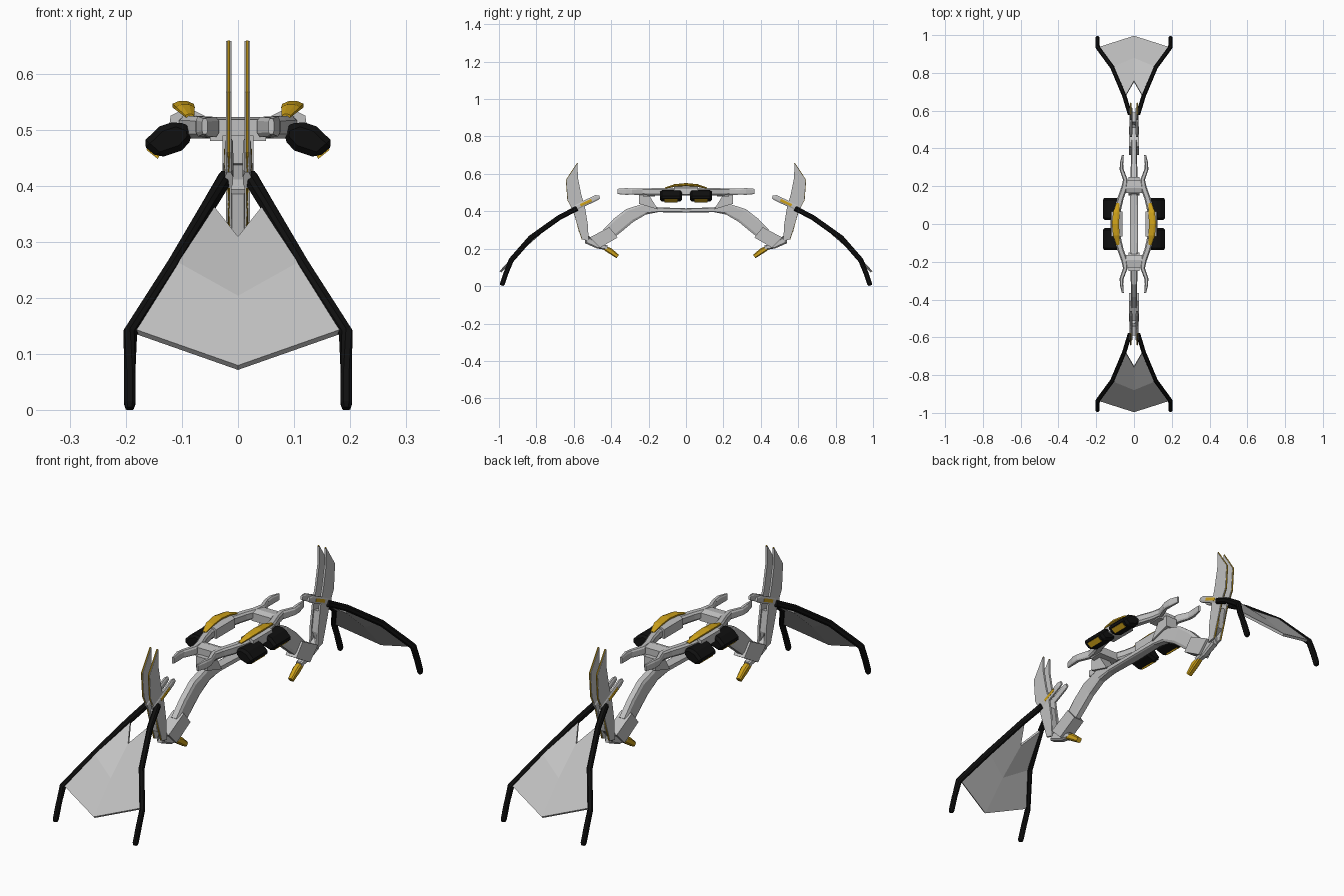
import bpy, bmesh
from mathutils import Vector

cube = bpy.data.objects.get("Cube")
if cube:
    bpy.data.objects.remove(cube)


def material(name, color):
    m = bpy.data.materials.new(name)
    m.use_nodes = True
    m.diffuse_color = (*color, 1)
    m.node_tree.nodes["Principled BSDF"].inputs["Base Color"].default_value = (*color, 1)
    return m


GRAY = material("light gray", (0.53, 0.53, 0.53))
BLACK = material("black", (0.005, 0.005, 0.005))
GOLD = material("gold", (0.62, 0.36, 0.01))


def finish(name, bm, mat, mirror):
    """Turn a bmesh into a flat shaded object mirrored over the given axes."""
    bmesh.ops.recalc_face_normals(bm, faces=bm.faces)
    mesh = bpy.data.meshes.new(name)
    bm.to_mesh(mesh)
    bm.free()
    mesh.materials.append(mat)
    obj = bpy.data.objects.new(name, mesh)
    bpy.context.collection.objects.link(obj)
    if mirror:
        mod = obj.modifiers.new("Mirror", 'MIRROR')
        mod.use_axis = ["x" in mirror, "y" in mirror, False]
        mod.merge_threshold = 0.0005
    return obj


def prism(name, pts, plane, a, b, mat, mirror="xy"):
    """Extrude a profile: plane 'yz' runs along x, plane 'xz' along y."""
    bm = bmesh.new()
    place = (lambda p, d: (d, *p)) if plane == "yz" else (lambda p, d: (p[0], d, p[1]))
    lo, hi = ([bm.verts.new(place(p, d)) for p in pts] for d in (a, b))
    bm.faces.new(lo)
    bm.faces.new(hi)
    for i in range(len(pts)):
        j = (i + 1) % len(pts)
        bm.faces.new((lo[i], lo[j], hi[j], hi[i]))
    return finish(name, bm, mat, mirror)


def loft(name, stations, mat, mirror="xy", chamfer=0.25):
    """Sweep a chamfered box section through (x, y, z, width, height)."""
    bm = bmesh.new()
    c = 0.5 - chamfer
    section = [(.5, c), (c, .5), (-c, .5), (-.5, c), (-.5, -c), (-c, -.5), (c, -.5), (.5, -c)]
    rings = []
    for i, (x, y, z, w, h) in enumerate(stations):
        before = Vector(stations[max(i - 1, 0)][:3])
        after = Vector(stations[min(i + 1, len(stations) - 1)][:3])
        t = (after - before).normalized()
        ref = Vector((0, 0, 1)) if abs(t.z) < 0.95 else Vector((0, 1, 0))
        side = t.cross(ref).normalized()
        up = side.cross(t)
        rings.append([bm.verts.new(Vector((x, y, z)) + side * u * w + up * v * h)
                      for u, v in section])
    for r, s in zip(rings, rings[1:]):
        for k in range(8):
            n = (k + 1) % 8
            bm.faces.new((r[k], r[n], s[n], s[k]))
    bm.faces.new(rings[0])
    bm.faces.new(rings[-1])
    return finish(name, bm, mat, mirror)


# Central spine and the arches at both ends
loft("spine_arch", [(0, 0, .405, .045, .022), (0, .15, .408, .04, .026),
                    (0, .22, .412, .038, .06), (0, .30, .378, .034, .078),
                    (0, .36, .33, .034, .08), (0, .42, .275, .034, .07)], GRAY, "y", .15)
prism("spine_riser", [(.15, .41), (.25, .44), (.25, .49), (.20, .49)],
      "yz", -.028, .028, GRAY, "y")
prism("ring_hub", [(.165, .48), (.165, .515), (.19, .523), (.23, .518), (.23, .48)],
      "yz", -.05, .05, GRAY, "y")

# Oval ring with forked prongs
loft("ring_side", [(.09, 0, .505, .038, .04), (.086, .08, .505, .036, .04),
                   (.07, .14, .504, .032, .04), (.052, .19, .504, .032, .038),
                   (.046, .235, .505, .024, .036), (.066, .29, .505, .02, .032),
                   (.066, .32, .506, .018, .036), (.059, .365, .506, .01, .028)], GRAY, "xy", .2)
prism("ring_fairing", [(.06, .485), (.06, .525), (.09, .54), (.12, .525), (.125, .49)],
      "xz", -.065, .065, GRAY, "x")
loft("ring_crest", [(.086, -.11, .524, .016, .008), (.094, -.06, .538, .034, .014),
                    (.098, 0, .543, .038, .016), (.094, .06, .538, .034, .014),
                    (.086, .11, .524, .016, .008)], GOLD, "x", .3)

# Four side pods with glowing vents underneath
pod = prism("side_pod", [(.08, .485), (.083, .505), (.11, .516), (.14, .506),
                         (.172, .475), (.142, .449), (.10, .463)], "xz", .022, .138, BLACK)
bevel = pod.modifiers.new("Bevel", 'BEVEL')
bevel.width = 0.014
bevel.segments = 1
prism("pod_vent", [(.140, .454), (.143, .448), (.163, .464), (.160, .469)],
      "xz", .045, .115, GOLD)

# Wrist block, lower arm and claw
prism("wrist_block", [(.41, .315), (.365, .26), (.46, .205), (.515, .26)],
      "yz", -.026, .026, GRAY, "y")
loft("lower_arm", [(0, .565, .39, .036, .05), (0, .55, .30, .036, .05),
                   (0, .525, .245, .034, .045), (0, .47, .215, .03, .03),
                   (0, .42, .205, .026, .024)], GRAY, "y", .2)
loft("claw", [(0, .44, .207, .024, .022), (0, .405, .188, .028, .03),
              (0, .365, .158, .022, .022)], GOLD, "y", .2)

# Twin upright blades with gold outer edges
edge = [(.58, .658), (.64, .567), (.632, .46), (.602, .40), (.578, .32), (.555, .25)]
inner = [(.52, .24), (.525, .33), (.54, .42), (.56, .49), (.578, .58)]
prism("blade", edge + inner, "yz", .012, .021, GRAY)
loft("blade_edge", [(.0165, y, z, .005, .005) for y, z in edge], GOLD)

# Twin rods reaching inward from the blades
loft("rod", [(.016, .462, .477, .010, .018), (.016, .48, .472, .014, .03),
             (.016, .56, .434, .016, .03), (.016, .61, .41, .014, .03)], GRAY)
loft("rod_stripe", [(.0235, .505, .460, .003, .014), (.0235, .565, .432, .003, .014)], GOLD)

# Black sail frame with bent legs
loft("sail_strut", [(.022, .585, .415, .024, .026), (.052, .68, .365, .022, .026),
                    (.115, .83, .258, .022, .026), (.192, .935, .138, .022, .026),
                    (.193, .962, .07, .02, .026), (.193, .982, .012, .02, .026),
                    (.193, .985, .003, .014, .018)], BLACK)

# Notched, creased sail panel
bm = bmesh.new()
notch, top, mid, corner, tip, crease = [bm.verts.new(p) for p in (
    (0, .755, .305), (.046, .675, .362), (.112, .83, .262),
    (.188, .932, .142), (0, .992, .076), (0, .875, .2))]
bm.faces.new((notch, top, mid, crease))
bm.faces.new((crease, mid, corner, tip))
sail = finish("sail", bm, GRAY, "xy")
thick = sail.modifiers.new("Solidify", 'SOLIDIFY')
thick.thickness = 0.012
thick.offset = 0
